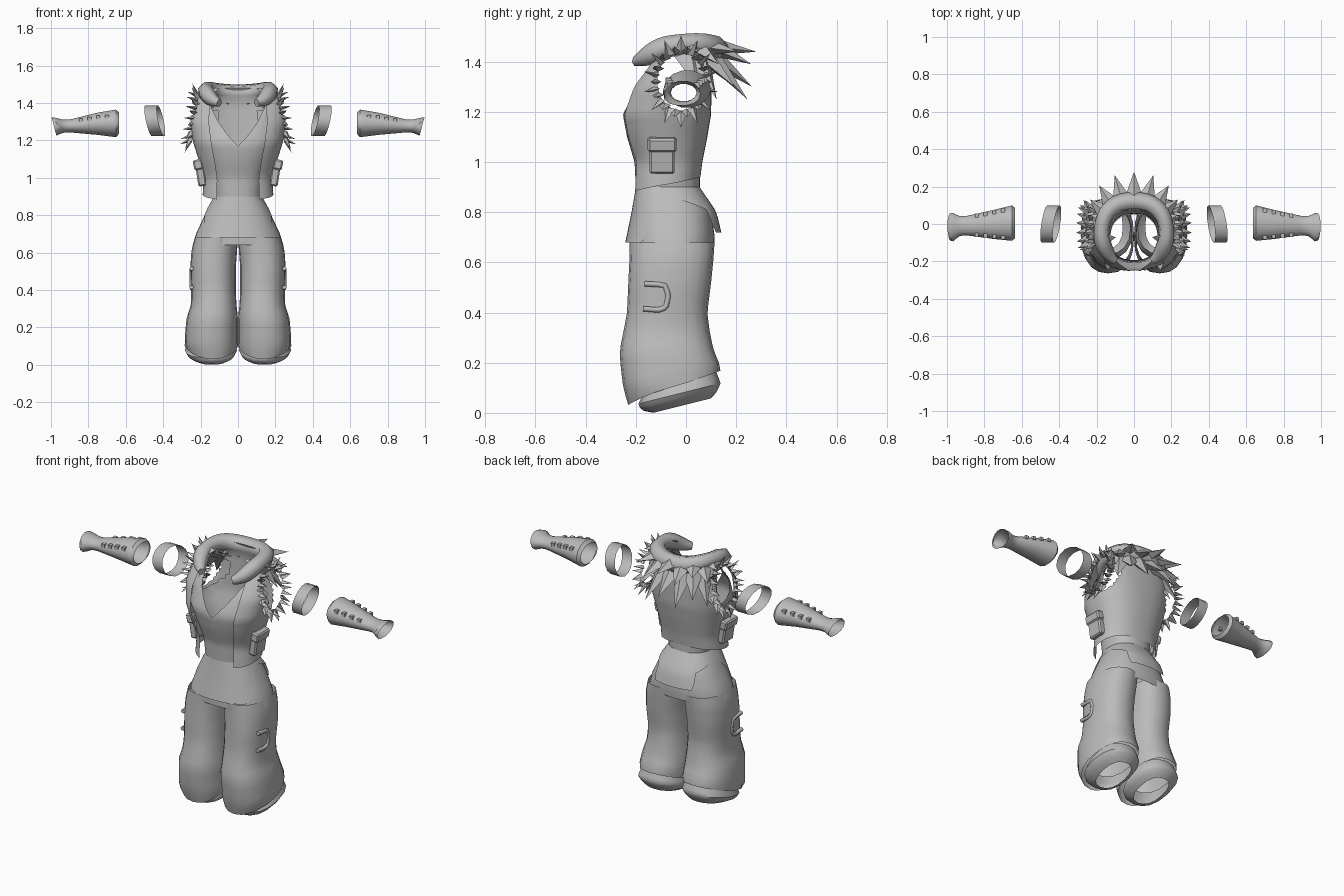
import bpy, bmesh
from math import sin, cos, pi, radians, degrees
from mathutils import Vector, Matrix

cube = bpy.data.objects.get("Cube")
if cube:
    bpy.data.objects.remove(cube, do_unlink=True)

cloth = bpy.data.materials.new("plain grey cloth")
cloth.use_nodes = True
GREY = (0.5, 0.5, 0.5, 1)
cloth.diffuse_color = GREY
cloth.node_tree.nodes["Principled BSDF"].inputs["Base Color"].default_value = GREY


def finish(name, bm, mirror=False, angle=45):
    mesh = bpy.data.meshes.new(name)
    bm.to_mesh(mesh)
    bm.free()
    obj = bpy.data.objects.new(name, mesh)
    bpy.context.collection.objects.link(obj)
    mesh.materials.append(cloth)
    if mirror:
        obj.modifiers.new("Mirror", "MIRROR").use_mirror_merge = False
    bpy.ops.object.select_all(action="DESELECT")
    obj.select_set(True)
    bpy.context.view_layer.objects.active = obj
    bpy.ops.object.shade_smooth_by_angle(angle=radians(angle))
    return obj


def lerp(table, t):
    """Interpolate rows of (key, values...) at key t."""
    if t <= table[0][0]:
        return table[0][1:]
    for a, b in zip(table, table[1:]):
        if t <= b[0]:
            f = (t - a[0]) / (b[0] - a[0])
            return [p + (q - p) * f for p, q in zip(a[1:], b[1:])]
    return table[-1][1:]


def power(v, p):
    return (abs(v) ** p) * (1 if v > 0 else -1)


def shell(profile, low, high, rows=14, seg=40, start=0, square=0.85, tilt=0, along_x=False):
    """Open garment tube; profile rows are (height, x min, x max, y front, y back).
    low and high give the hem heights for an angle counted from the front."""
    bm = bmesh.new()
    grid = []
    closed = start == 0
    for i in range(seg if closed else seg + 1):
        a = start + (2 * pi - 2 * start) * i / seg
        column = []
        for j in range(rows + 1):
            h = low(a) + (high(a) - low(a)) * j / rows
            x0, x1, y0, y1 = lerp(profile, h)
            x = (x0 + x1) / 2 + (x1 - x0) / 2 * power(sin(a), square)
            y = (y0 + y1) / 2 - (y1 - y0) / 2 * power(cos(a), square)
            z = h + tilt * y
            column.append(bm.verts.new((z, y, x) if along_x else (x, y, z)))
        grid.append(column)
    for i in range(seg):
        c, d = grid[i], grid[(i + 1) % len(grid)]
        for j in range(rows):
            bm.faces.new((c[j], d[j], d[j + 1], c[j + 1]))
    bmesh.ops.recalc_face_normals(bm, faces=bm.faces)
    if along_x:
        bmesh.ops.reverse_faces(bm, faces=bm.faces) if bm.faces[0].normal.dot(
            bm.faces[0].calc_center_median() - Vector((0.8, 0, 1.3))) < 0 else None
    return bm


def level(h):
    return lambda a: h


def by_angle(table):
    return lambda a: lerp(table, degrees(min(a, 2 * pi - a)))[0]


ARM = Vector((0, -0.02, 1.32))
ARM_Y, ARM_Z = 0.095, 0.115


def cut_armholes(bm):
    def reach(p):
        return (((p.y - ARM.y) / ARM_Y) ** 2 + ((p.z - ARM.z) / ARM_Z) ** 2) ** 0.5
    gone = [f for f in bm.faces if abs(f.calc_center_median().x) > 0.1
            and reach(f.calc_center_median()) < 1]
    bmesh.ops.delete(bm, geom=gone, context="FACES")
    for v in bm.verts:
        r = reach(v.co)
        if v.is_boundary and abs(v.co.x) > 0.1 and 0.7 < r < 1.3:
            v.co.y = ARM.y + (v.co.y - ARM.y) / r
            v.co.z = ARM.z + (v.co.z - ARM.z) / r


def box(bm, centre, size, turn=0):
    m = Matrix.Translation(centre) @ Matrix.Rotation(turn, 4, "Y") @ Matrix.Diagonal((*size, 1))
    bmesh.ops.create_cube(bm, size=1, matrix=m)


def spike(bm, base, tip, width, thick=0.5):
    base, tip = Vector(base), Vector(tip)
    d = tip - base
    m = Matrix.Translation((base + tip) / 2) @ d.to_track_quat("Z", "Y").to_matrix().to_4x4()
    m = m @ Matrix.Diagonal((1, thick, 1, 1))
    bmesh.ops.create_cone(bm, segments=4, radius1=width, radius2=0, depth=d.length, matrix=m)


def cord(name, paths, depth, radii=None, order=2):
    curve = bpy.data.curves.new(name, "CURVE")
    curve.dimensions = "3D"
    curve.bevel_depth, curve.bevel_resolution = depth, 1
    curve.use_fill_caps = True
    for path in paths:
        s = curve.splines.new("NURBS")
        s.points.add(len(path) - 1)
        for i, p in enumerate(path):
            s.points[i].co = (*p, 1)
            s.points[i].radius = radii[i] if radii else 1
        s.order_u, s.use_endpoint_u, s.resolution_u = order, True, 3
    obj = bpy.data.objects.new(name, curve)
    bpy.context.collection.objects.link(obj)
    curve.materials.append(cloth)


# Trousers: hips, two wide legs and slanted inner cuffs
hips = [(0.62, -0.248, 0.248, -0.225, 0.11), (0.7, -0.225, 0.225, -0.225, 0.115),
        (0.8, -0.178, 0.178, -0.21, 0.1), (0.92, -0.115, 0.115, -0.19, 0.04)]
finish("trouser_hips", shell(hips, level(0.64), level(0.9), 8))
leg = [(0.03, 0.02, 0.25, -0.23, 0.1), (0.1, 0, 0.285, -0.25, 0.12), (0.18, 0, 0.282, -0.26, 0.14),
       (0.25, 0, 0.275, -0.265, 0.11), (0.32, 0.008, 0.252, -0.25, 0.095),
       (0.4, 0.012, 0.25, -0.235, 0.085), (0.52, 0.012, 0.255, -0.23, 0.1),
       (0.62, 0.004, 0.248, -0.225, 0.11), (0.7, 0, 0.225, -0.225, 0.115)]
finish("trouser_legs", shell(leg, lambda a: 0.1 - 0.068 * cos(a), level(0.68), 16, 20), True)
cuff = [(0.033, 0.06, 0.22, -0.13, 0.1), (0.055, 0.02, 0.265, -0.18, 0.125),
        (0.085, 0.005, 0.285, -0.19, 0.138), (0.135, 0.02, 0.265, -0.16, 0.12)]
finish("trouser_cuffs", shell(cuff, level(0.033), level(0.135), 6, 16, tilt=0.25), True)

# Sleeveless top with split skirt and V neck
top = [(0.68, -0.232, 0.232, -0.242, 0.15), (0.8, -0.185, 0.185, -0.217, 0.122),
       (0.9, -0.128, 0.128, -0.2, 0.055), (1, -0.14, 0.14, -0.205, 0.055),
       (1.1, -0.175, 0.175, -0.235, 0.07), (1.19, -0.215, 0.215, -0.252, 0.085),
       (1.3, -0.22, 0.22, -0.2, 0.085), (1.4, -0.2, 0.2, -0.12, 0.085), (1.45, -0.12, 0.12, -0.06, 0.07)]
skirt_hem = by_angle([(0, 0.68), (54, 0.68), (62, 0.76), (92, 0.86), (140, 0.81), (148, 0.72), (180, 0.72)])
neckline = by_angle([(0, 1.17), (40, 1.38), (60, 1.44), (180, 1.44)])
finish("top_skirt", shell(top, skirt_hem, level(0.9), 6, 72))
body = shell(top, level(0.9), neckline, 20, 56)
cut_armholes(body)
finish("top_body", body)

# Open vest
vest = [(0.88, -0.19, 0.19, -0.222, 0.05), (1, -0.185, 0.185, -0.217, 0.065),
        (1.1, -0.212, 0.212, -0.253, 0.085), (1.19, -0.24, 0.24, -0.272, 0.1),
        (1.3, -0.262, 0.262, -0.23, 0.102), (1.4, -0.25, 0.25, -0.15, 0.1),
        (1.46, -0.21, 0.21, -0.105, 0.085), (1.49, -0.14, 0.14, -0.07, 0.07)]
coat = shell(vest, lambda a: 0.91 - 0.03 * cos(a), level(1.48), 24, 60, start=radians(33))
cut_armholes(coat)
finish("vest", coat)

# Vest pockets with flaps
pocket = bmesh.new()
box(pocket, (0.198, -0.095, 1.015), (0.045, 0.1, 0.12), 0.15)
box(pocket, (0.213, -0.095, 1.07), (0.05, 0.115, 0.055), 0.2)
bmesh.ops.bevel(pocket, geom=pocket.edges[:], offset=0.008, segments=1, affect="EDGES")
finish("vest_pockets", pocket, True, 30)

# Fur trim round the armholes
trim = bmesh.new()
for layer in range(2):
    for i in range(14):
        t = 2 * pi * (i + layer / 2) / 14
        ring = Vector((0, ARM_Y * cos(t), ARM_Z * sin(t)))
        base = ARM + ring * 1.05 + Vector((0.235 - 0.02 * sin(t), 0, 0))
        spike(trim, base, base + ring * (0.2 + 0.35 * layer) + Vector((0.055 - 0.025 * layer, 0, 0)), 0.024)
finish("armhole_fur", trim, True, 20)

# Rolled fur collar with pointed tufts falling down the back
half = [(0.1, -0.2, 1.4), (0.135, -0.17, 1.41), (0.17, -0.1, 1.455), (0.175, -0.02, 1.47),
        (0.15, 0.06, 1.47), (0.09, 0.11, 1.455)]
path = half + [(0, 0.125, 1.45)] + [(-x, y, z) for x, y, z in reversed(half)]
sizes = [0.5, 0.9, 1.1, 1, 1.1, 1.2]
cord("collar_roll", [path], 0.042, sizes + [1.2] + sizes[::-1], 3)
tufts = bmesh.new()
for i in range(9):
    t = pi * i / 8
    base = Vector((0.15 * cos(t), 0.01 + 0.1 * sin(t), 1.46))
    out = Vector((cos(t), 0.4 + sin(t), 0)).normalized()
    reach = 0.1 + 0.07 * sin(t)
    spike(tufts, base, base + out * reach + Vector((0, 0, -0.02 - 0.05 * (i % 2))), 0.06, 0.6)
    low = base + Vector((0, 0, -0.04))
    spike(tufts, low, low + out * reach * 0.9 + Vector((0, 0, -0.12 - 0.05 * (i % 2))), 0.06, 0.6)
finish("collar_tufts", tufts, False, 20)

# Upper arm bands
band = [(0.4, 1.222, 1.388, -0.1, 0.1), (0.5, 1.222, 1.388, -0.1, 0.1)]


def band_edge(x):
    return lambda a: x + 0.0175 * sin(a) + 0.015 * cos(a)


finish("arm_bands", shell(band, band_edge(0.412), band_edge(0.478), 1, 14, square=1, along_x=True), True)

# Forearm guards with flared wrists and studs
guard = [(0.635, 1.235, 1.35, -0.075, 0.085), (0.65, 1.215, 1.367, -0.09, 0.1),
         (0.75, 1.228, 1.35, -0.08, 0.075), (0.9, 1.242, 1.312, -0.06, 0.042),
         (0.935, 1.24, 1.312, -0.065, 0.043), (0.975, 1.222, 1.322, -0.1, 0.062),
         (0.998, 1.24, 1.325, -0.07, 0.05)]
finish("forearm_guards", shell(guard, level(0.635), lambda a: 0.984 + 0.014 * sin(a), 20, 14,
                               square=1, along_x=True), True)
studs = bmesh.new()
for i in range(4):
    x = 0.7 + 0.047 * i
    z0, z1, y0, y1 = lerp(guard, x)
    for side, y in ((-1, y0), (1, y1)):
        mid = (y0 + y1) / 2
        box(studs, (x, mid + (y - mid) * 0.84, (z0 + z1) / 2 + (z1 - z0) * 0.27), (0.02, 0.022, 0.02))
finish("guard_studs", studs, True, 20)

# Open loops on the outer thighs
loop = [(-0.165, 0.515), (-0.085, 0.51), (-0.07, 0.47), (-0.08, 0.42), (-0.11, 0.41), (-0.17, 0.415)]
cord("thigh_loops", [[(s * 0.248, y, z) for y, z in loop] for s in (-1, 1)], 0.012)
